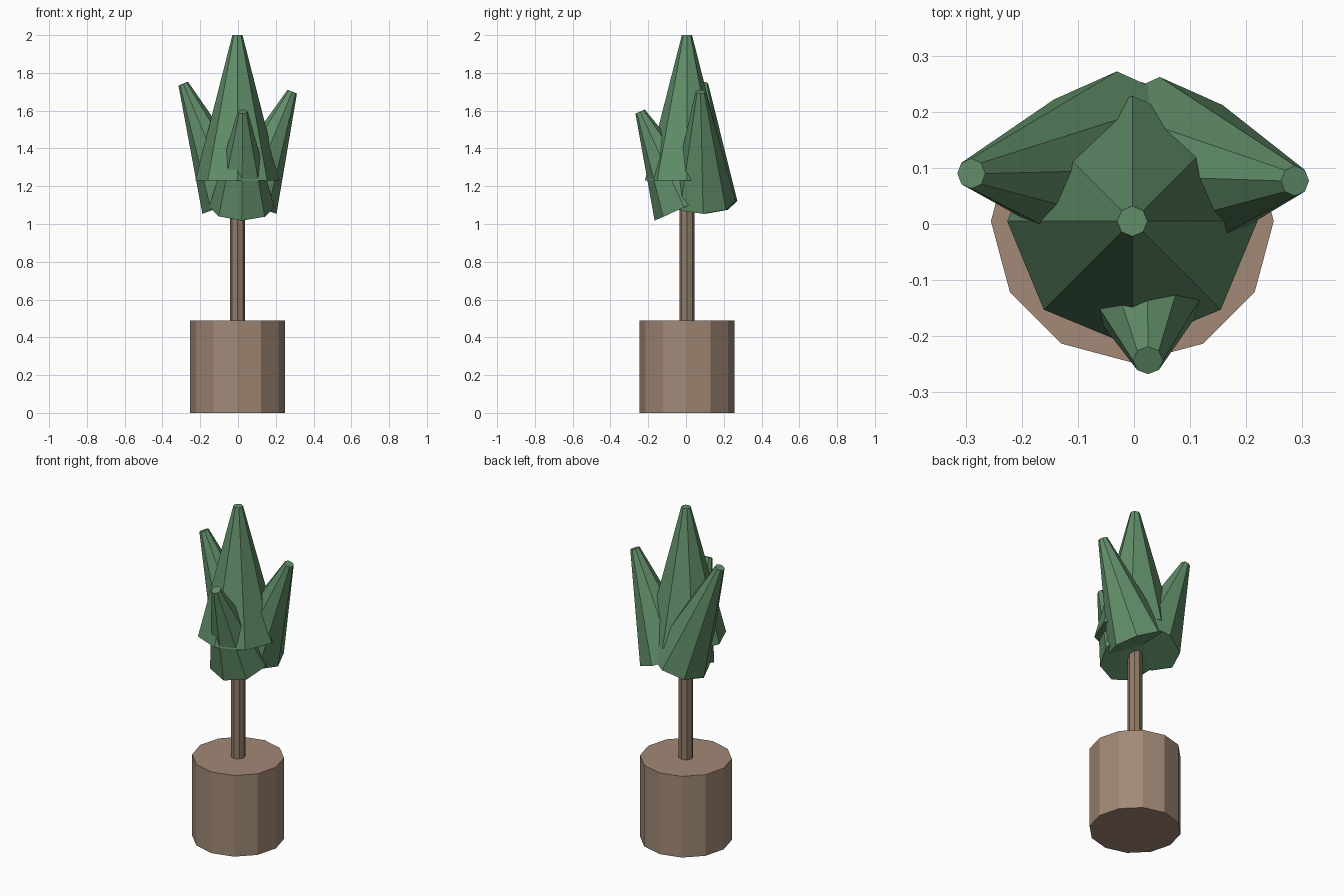
import bpy
from mathutils import Vector

if "Cube" in bpy.data.objects:
    bpy.data.objects.remove(bpy.data.objects["Cube"])


def material(name, colour):
    m = bpy.data.materials.new(name)
    m.diffuse_color = (*colour, 1)
    m.use_nodes = True
    m.node_tree.nodes["Principled BSDF"].inputs["Base Color"].default_value = m.diffuse_color
    return m


pot_brown = material("pot_brown", (0.36, 0.25, 0.18))
bark = material("bark", (0.28, 0.20, 0.14))
green = material("leaf_green", (0.12, 0.27, 0.14))


def frustum(name, base, tip, r_base, r_tip, sides, mat):
    """Capped cone running from the base centre to the tip centre."""
    base, tip = Vector(base), Vector(tip)
    axis = tip - base
    bpy.ops.mesh.primitive_cone_add(vertices=sides, radius1=r_base, radius2=r_tip,
                                    depth=axis.length, location=(base + tip) / 2)
    ob = bpy.context.object
    ob.name = name
    ob.rotation_euler = Vector((0, 0, 1)).rotation_difference(axis).to_euler()
    ob.data.materials.append(mat)
    return ob


CX, CY = -0.003, 0.005

# Pot and trunk
frustum("pot", (CX, CY, 0), (CX, CY, 0.49), 0.252, 0.252, 12, pot_brown)
frustum("trunk", (CX, CY, 0.49), (CX, CY, 1.25), 0.04, 0.04, 8, bark)

# Central upright foliage cone
frustum("foliage_centre", (CX, CY, 1.23), (CX, CY, 2.0), 0.223, 0.027, 8, green)

# Three leaning foliage cones
leaning = {
    "foliage_left": ((-0.03, 0.10, 1.12), (-0.29, 0.09, 1.743)),
    "foliage_right": ((0.045, 0.09, 1.12), (0.287, 0.077, 1.70)),
    "foliage_front": ((0.02, -0.01, 1.09), (0.025, -0.243, 1.595)),
}
for name, (base, tip) in leaning.items():
    frustum(name, base, tip, 0.172, 0.027, 8, green)
